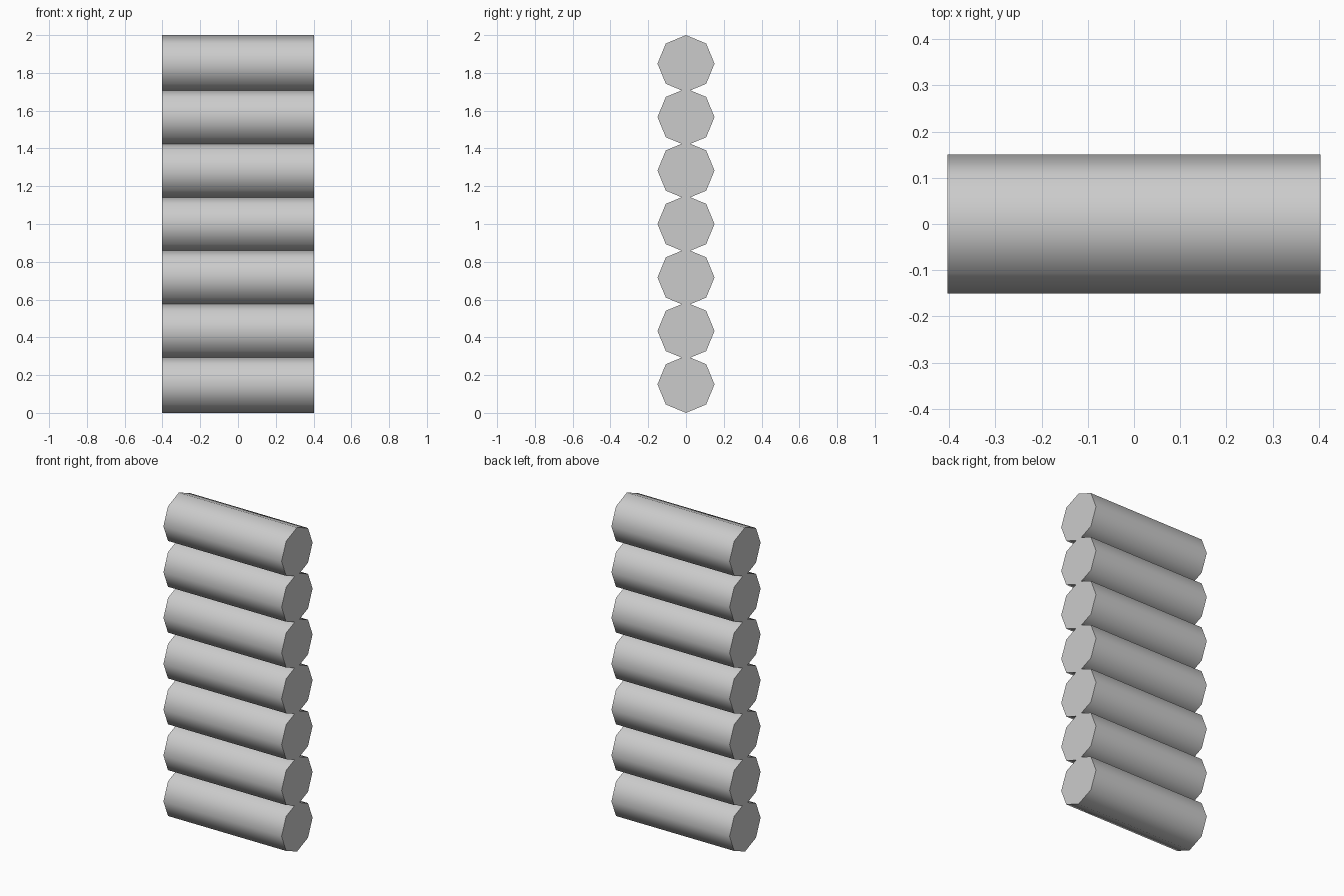
import bpy
import math

if "Cube" in bpy.data.objects:
    bpy.data.objects.remove(bpy.data.objects["Cube"])

COUNT = 7
RADIUS = 0.151
LENGTH = 0.807
PITCH = (2 - 2 * RADIUS) / (COUNT - 1)


def add_log(index):
    # Eight-sided log lying along x, with a corner pointing up
    bpy.ops.mesh.primitive_cylinder_add(
        vertices=8, radius=RADIUS, depth=LENGTH,
        location=(0, 0, RADIUS + index * PITCH),
        rotation=(0, math.pi / 2, 0))
    log = bpy.context.object
    log.name = f"log_{index + 1}"
    # Rounded sides, crisp end caps
    bpy.ops.object.shade_smooth_by_angle(angle=math.radians(60))


# Wall of stacked, slightly overlapping logs
for i in range(COUNT):
    add_log(i)
